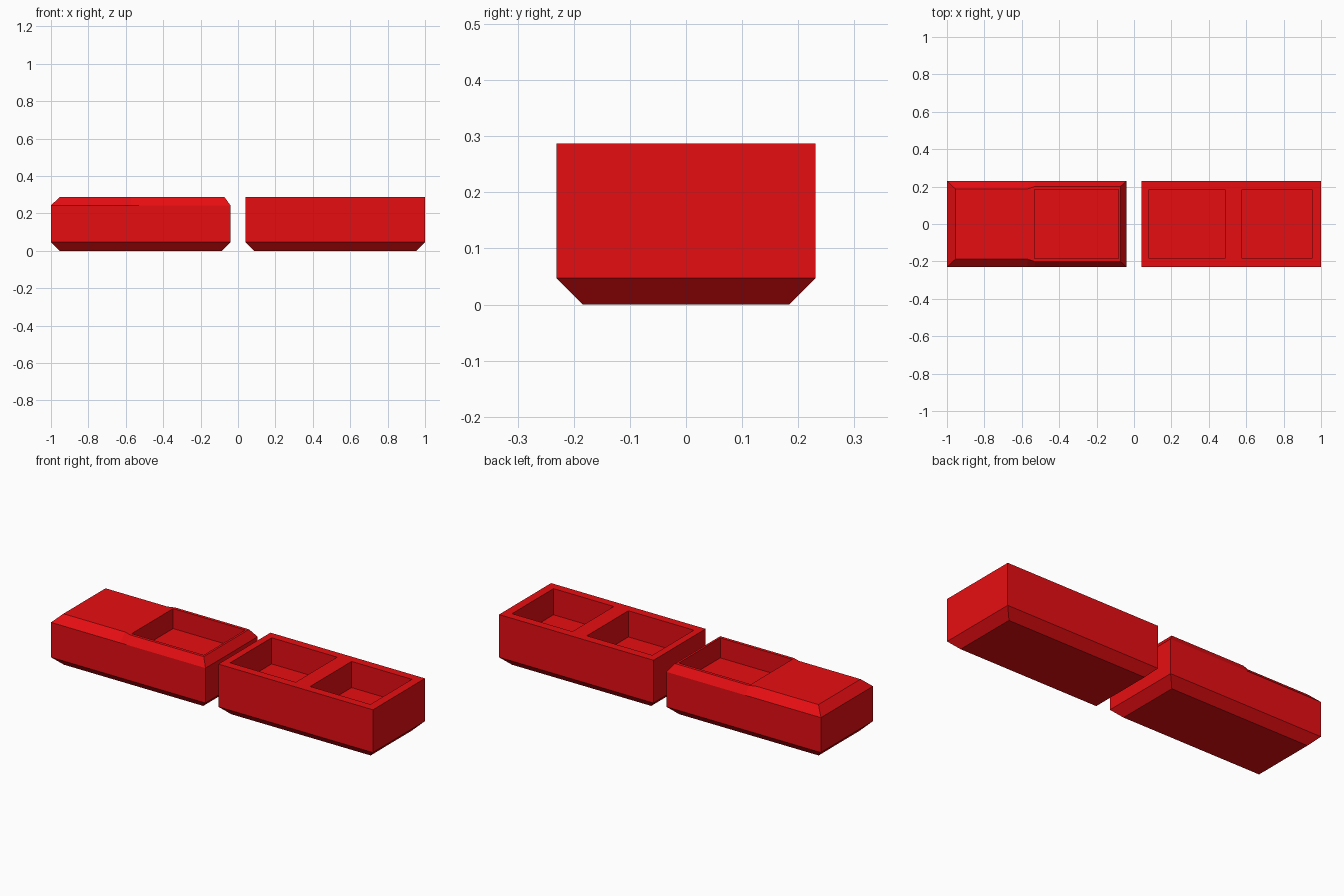
import bpy, bmesh

if "Cube" in bpy.data.objects:
    bpy.data.objects.remove(bpy.data.objects["Cube"])

red = bpy.data.materials.new("red")
red.diffuse_color = (0.8, 0.004, 0.006, 1)
red.use_nodes = True
red.node_tree.nodes["Principled BSDF"].inputs["Base Color"].default_value = red.diffuse_color
H, W, C = 0.287, 0.231, 0.047  # height, half width, chamfer


def loft(name, rings):
    """Closed solid from stacked rings of equal length."""
    bm = bmesh.new()
    loops = [[bm.verts.new(p) for p in ring] for ring in rings]
    n = len(loops[0])
    for a, b in zip(loops, loops[1:]):
        for i in range(n):
            j = (i + 1) % n
            bm.faces.new((a[i], a[j], b[j], b[i]))
    bm.faces.new(loops[0][::-1])
    bm.faces.new(loops[-1])
    bmesh.ops.recalc_face_normals(bm, faces=bm.faces)
    me = bpy.data.meshes.new(name)
    bm.to_mesh(me)
    bm.free()
    ob = bpy.data.objects.new(name, me)
    bpy.context.collection.objects.link(ob)
    me.materials.append(red)
    return ob


def ring(profile, z):
    """Mirror (x, half width) pairs across y = 0 into a ring."""
    return [(x, -y, z) for x, y in profile] + [(x, y, z) for x, y in reversed(profile)]


def rect(x0, x1, y, z):
    return ring([(x0, y), (x1, y)], z)


def pocket(ob, x0, x1, floor, y=0.184):
    cut = loft("pocket_cutter", [rect(x0, x1, y, floor), rect(x0, x1, y, 0.5)])
    cut.hide_render = True
    mod = ob.modifiers.new("pocket", "BOOLEAN")
    mod.operation, mod.solver, mod.object = "DIFFERENCE", "EXACT", cut
    bpy.context.view_layer.objects.active = ob
    bpy.ops.object.modifier_apply(modifier=mod.name)
    bpy.data.objects.remove(cut)


# Open tray with two pockets
tray = loft("double_tray", [rect(0.04 + C, 1 - C, W - C, 0), rect(0.04, 1, W, C),
                            rect(0.04, 1, W, H)])
pocket(tray, 0.08, 0.487, 0.14)
pocket(tray, 0.577, 0.952, 0.14)

# Bevelled block whose top widens around its single pocket
xs = [-1, -0.57, -0.53, -0.04]
xb = [-1 + C, -0.57, -0.53, -0.04 - C]
top = [(-0.954, 0.187), (-0.57, 0.187), (-0.53, 0.201), (-0.072, 0.201)]
block = loft("single_pocket_block", [ring([(x, W - C) for x in xb], 0),
                                     ring([(x, W) for x in xs], C),
                                     ring([(x, W) for x in xs], 0.243),
                                     ring(top, H)])
pocket(block, -0.532, -0.084, 0.175)
